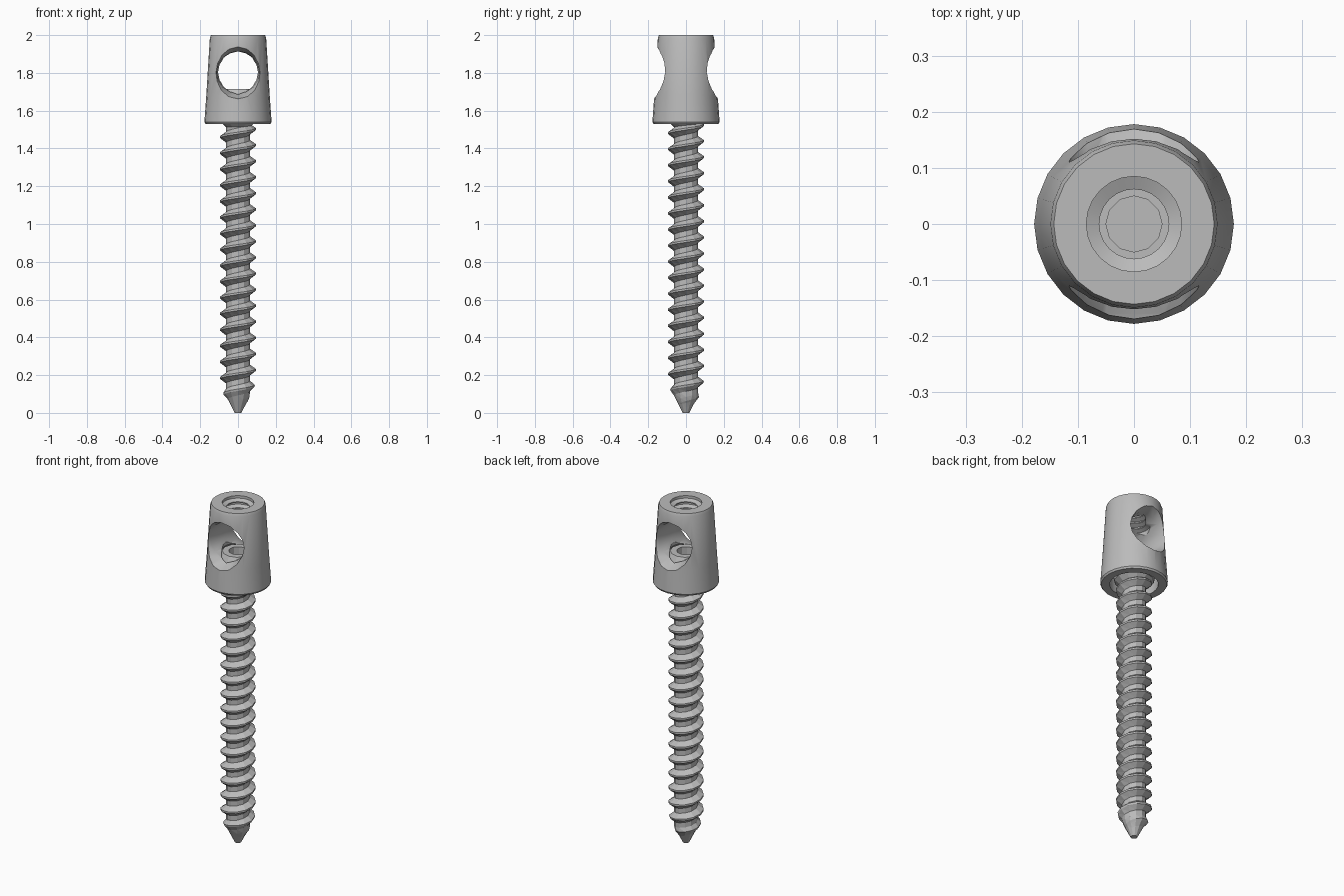
import bpy, bmesh, math
from mathutils import Matrix

cube = bpy.data.objects.get("Cube")
if cube:
    bpy.data.objects.remove(cube, do_unlink=True)

steel = bpy.data.materials.new("grey_steel")
steel.use_nodes = True
GREY = (0.5, 0.5, 0.5, 1)
steel.diffuse_color = GREY
steel.node_tree.nodes["Principled BSDF"].inputs["Base Color"].default_value = GREY


def finish(bm, name):
    bmesh.ops.remove_doubles(bm, verts=bm.verts, dist=0.0004)
    bmesh.ops.dissolve_degenerate(bm, edges=bm.edges, dist=0.0004)
    bmesh.ops.recalc_face_normals(bm, faces=bm.faces)
    me = bpy.data.meshes.new(name)
    bm.to_mesh(me)
    bm.free()
    me.materials.append(steel)
    ob = bpy.data.objects.new(name, me)
    bpy.context.collection.objects.link(ob)
    return ob


def lathe(name, profile, sides, closed=False, matrix=None):
    """Spin (radius, height) points around z."""
    bm = bmesh.new()
    rings = []
    for i in range(sides):
        a = math.tau * i / sides
        rings.append([bm.verts.new((r * math.cos(a), r * math.sin(a), z)) for r, z in profile])
    n = len(profile)
    for i in range(sides):
        p, q = rings[i], rings[(i + 1) % sides]
        for j in range(n if closed else n - 1):
            k = (j + 1) % n
            bm.faces.new((p[j], q[j], q[k], p[k]))
    if matrix:
        bm.transform(matrix)
    return finish(bm, name)


# Threaded shaft: one helical strip whose neighbouring turns are welded
PITCH, SIDES, TOP = 0.085, 12, 1.56
CORE, CREST = 0.064, 0.095
SECTION = [(0, 0), (0.34, 0), (0.62, 1), (0.74, 1), (1, 0)]


def shaft_point(step, along, rise):
    z = PITCH * (step / SIDES + along - 1)
    z = min(max(z, 0), TOP)
    # Rounded point, then a thread that grows to full height
    core = min(CORE, 0.018 + 0.5 * z)
    grow = min(max((z - 0.05) / 0.12, 0), 1)
    r = core + (CREST - CORE) * rise * grow
    a = math.tau * step / SIDES
    return (r * math.cos(a), r * math.sin(a), z)


bm = bmesh.new()
steps = int((TOP / PITCH + 1) * SIDES) + 1
rows = [[bm.verts.new(shaft_point(s, t, h)) for t, h in SECTION] for s in range(steps)]
for p, q in zip(rows, rows[1:]):
    for j in range(len(SECTION) - 1):
        bm.faces.new((p[j], q[j], q[j + 1], p[j + 1]))
tip = [v for v in bm.verts if v.co.z < 1e-5]
bmesh.ops.remove_doubles(bm, verts=tip, dist=0.0004)
bmesh.ops.holes_fill(bm, edges=[e for e in bm.edges if e.is_boundary
                                and all(v.co.z < 1e-5 for v in e.verts)], sides=0)
bmesh.ops.triangulate(bm, faces=bm.faces)
finish(bm, "threaded_shaft")

# Ball end of the shaft with its driver recess
lathe("shaft_ball", [(0, 1.66), (0.05, 1.66), (0.05, 1.715), (0.085, 1.715), (0.108, 1.67),
                     (0.118, 1.61), (0.105, 1.55), (0.06, 1.51)], 12)

# Tapered tulip head: outer wall, then the ridged bore and the ball socket
wall = [(0.128, 1.53), (0.172, 1.53), (0.178, 1.54), (0.168, 1.68), (0.149, 1.985), (0.143, 2.0)]
bore = [(0.085, 2.0)]
for i in range(3):
    z = 1.985 - i * 0.035
    bore += [(0.085, z), (0.062, z - 0.01), (0.062, z - 0.016), (0.085, z - 0.026)]
socket = [(0.085, 1.72), (0.11, 1.69), (0.13, 1.64), (0.13, 1.58)]
head = lathe("tulip_head", wall + bore + socket, 24, closed=True)

# Flared cross hole running front to back
turn = Matrix.Translation((0, 0, 1.803)) @ Matrix.Rotation(math.pi / 2, 4, "X")
half = [(0.106, 0.0), (0.112, 0.1), (0.138, 0.16), (0.15, 0.2), (0, 0.2)]
profile = [(r, -h) for r, h in reversed(half)] + half[1:]
cutter = lathe("cross_hole_cutter", profile, 16, matrix=turn)
cutter.hide_render = True
cut = head.modifiers.new("cross_hole", "BOOLEAN")
cut.operation = "DIFFERENCE"
cut.solver = "EXACT"
cut.object = cutter
bpy.context.view_layer.objects.active = head
head.select_set(True)
bpy.ops.object.modifier_apply(modifier=cut.name)
bpy.data.objects.remove(cutter, do_unlink=True)
bpy.ops.object.shade_smooth_by_angle(angle=math.radians(30))
